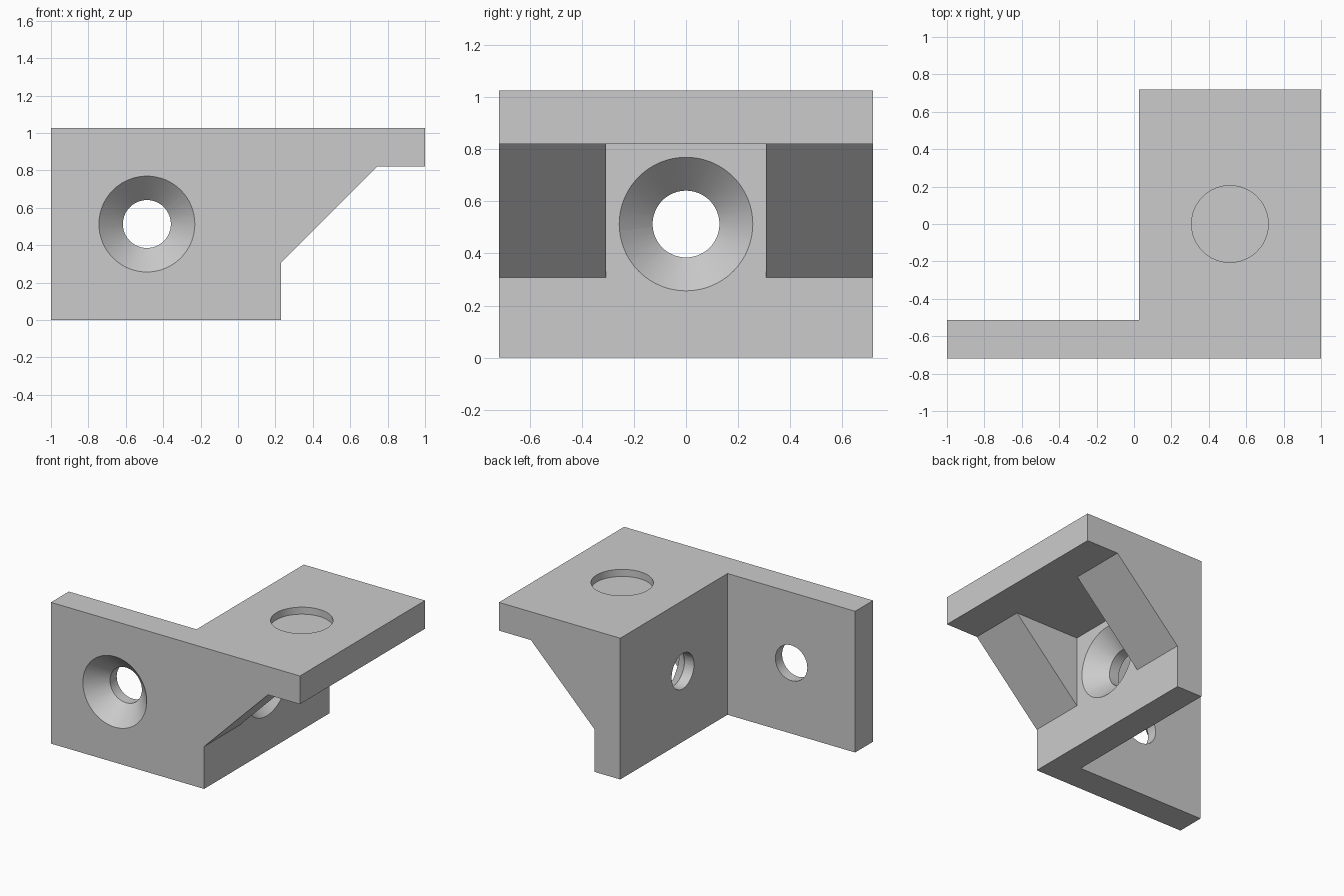
import bpy
import bmesh
from math import pi
from mathutils import Matrix, Vector

if "Cube" in bpy.data.objects:
    bpy.data.objects.remove(bpy.data.objects["Cube"])

U = 2 / 39                      # design module: the bracket is 39 modules long
ORIGIN = Vector((-19.5, -14, 0))  # front left bottom corner, in modules

grey = bpy.data.materials.new("plain_grey")
grey.use_nodes = True
colour = (0.6, 0.6, 0.6, 1)
grey.diffuse_color = colour
grey.node_tree.nodes["Principled BSDF"].inputs["Base Color"].default_value = colour


def finish(name, bm):
    """Turn a bmesh laid out in modules into an object."""
    bmesh.ops.recalc_face_normals(bm, faces=bm.faces)
    bmesh.ops.transform(bm, matrix=Matrix.Scale(U, 4) @ Matrix.Translation(ORIGIN),
                        verts=bm.verts)
    mesh = bpy.data.meshes.new(name)
    bm.to_mesh(mesh)
    bm.free()
    mesh.materials.append(grey)
    obj = bpy.data.objects.new(name, mesh)
    bpy.context.collection.objects.link(obj)
    return obj


def prism(name, profile, y0, y1):
    """Extrude an x-z outline from y0 to y1."""
    bm = bmesh.new()
    face = bm.faces.new([bm.verts.new((x, y0, z)) for x, z in profile])
    new = bmesh.ops.extrude_face_region(bm, geom=[face])["geom"]
    bmesh.ops.translate(bm, vec=(0, y1 - y0, 0),
                        verts=[g for g in new if isinstance(g, bmesh.types.BMVert)])
    return finish(name, bm)


def drill(name, centre, rotation, r1, r2, depth, lead=1):
    """Round cutter running along local +z, starting lead modules outside the face."""
    bm = bmesh.new()
    place = (Matrix.Translation(centre) @ rotation
             @ Matrix.Translation((0, 0, (depth - lead) / 2)))
    bmesh.ops.create_cone(bm, cap_ends=True, segments=64, radius1=r1, radius2=r2,
                          depth=depth + lead, matrix=place)
    return finish(name, bm)


def combine(target, tool, operation):
    tool.hide_render = True
    mod = target.modifiers.new(operation.lower(), "BOOLEAN")
    mod.operation, mod.solver, mod.object = operation, "EXACT", tool
    bpy.context.view_layer.objects.active = target
    bpy.ops.object.modifier_apply(modifier=mod.name)
    bpy.data.objects.remove(tool)


# Side wall and top shelf as one angle section
bracket = prism("corner_bracket",
                [(20, 0), (24, 0), (24, 16), (39, 16), (39, 20), (20, 20)], 0, 28)

# Front plate, overlapping the wall
combine(bracket, prism("front_plate", [(0, 0), (22, 0), (22, 20), (0, 20)], 0, 4), "UNION")

# Pair of 45 degree gussets, rooted inside the wall and shelf
for y in (0, 20):
    combine(bracket, prism("gusset", [(22, 4), (36, 18), (22, 18)], y, y + 8), "UNION")

# Countersunk screw holes in the front plate and the side wall
for centre, rotation in (((10, 0, 10), Matrix.Rotation(-pi / 2, 4, "X")),
                         ((24, 14, 10), Matrix.Rotation(-pi / 2, 4, "Y"))):
    combine(bracket, drill("screw_hole", centre, rotation, 2.5, 2.5, 5), "DIFFERENCE")
    combine(bracket, drill("countersink", centre, rotation, 6, 0, 5), "DIFFERENCE")

# Shallow round recess in the shelf
combine(bracket, drill("recess", (29.5, 14, 20), Matrix.Rotation(pi, 4, "X"), 4, 4, 1),
        "DIFFERENCE")

# Smooth hole walls, crisp edges
bpy.ops.object.select_all(action="DESELECT")
bracket.select_set(True)
bpy.context.view_layer.objects.active = bracket
bpy.ops.object.shade_smooth_by_angle(angle=pi / 6)
